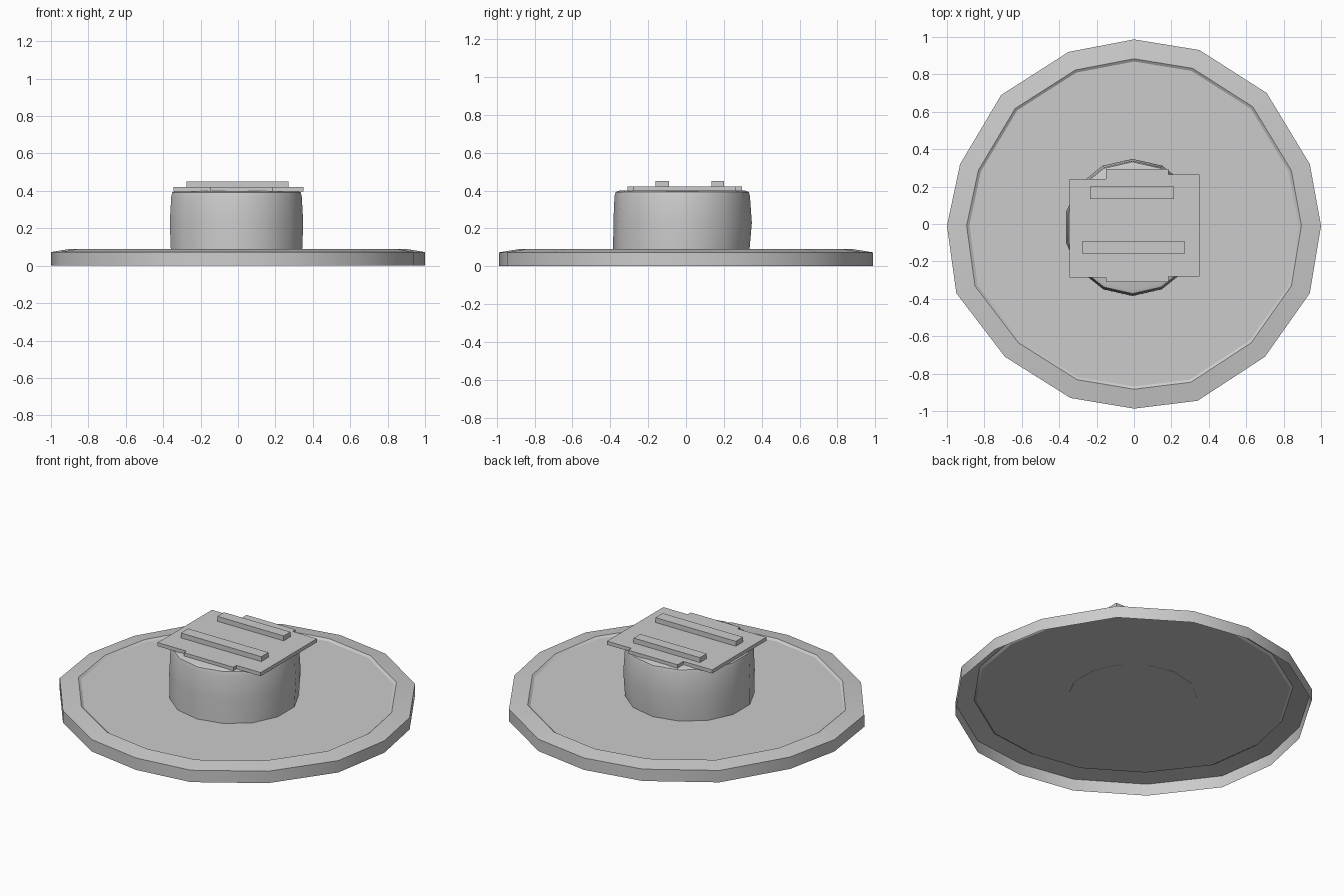
import bpy, bmesh
from math import sin, cos, pi, radians

if "Cube" in bpy.data.objects:
    bpy.data.objects.remove(bpy.data.objects["Cube"])


def finish(name, bm, smooth=False):
    me = bpy.data.meshes.new(name)
    bm.to_mesh(me)
    bm.free()
    ob = bpy.data.objects.new(name, me)
    bpy.context.collection.objects.link(ob)
    if smooth:
        bpy.ops.object.select_all(action='DESELECT')
        ob.select_set(True)
        bpy.context.view_layer.objects.active = ob
        bpy.ops.object.shade_smooth_by_angle(angle=radians(30))
    return ob


def loft(name, rings, cap_bottom, cap_top=True):
    """Skin counter-clockwise rings of points, listed from bottom to top."""
    bm = bmesh.new()
    loops = [[bm.verts.new(p) for p in ring] for ring in rings]
    for a, b in zip(loops, loops[1:]):
        n = len(a)
        for i in range(n):
            j = (i + 1) % n
            bm.faces.new((a[i], a[j], b[j], b[i]))
    if cap_bottom:
        bm.faces.new(loops[0][::-1])
    if cap_top:
        bm.faces.new(loops[-1])
    return finish(name, bm, True)


def prism(name, outline, z0, z1):
    bm = bmesh.new()
    face = bm.faces.new([bm.verts.new((x, y, z0)) for x, y in outline])
    res = bmesh.ops.extrude_face_region(bm, geom=[face])
    top = [v for v in res["geom"] if isinstance(v, bmesh.types.BMVert)]
    bmesh.ops.translate(bm, vec=(0, 0, z1 - z0), verts=top)
    bmesh.ops.recalc_face_normals(bm, faces=bm.faces)
    return finish(name, bm)


# Slightly irregular 16-sided base: open underneath, chamfered rim, shallow recess
outline = [(1, -.01), (.94, .32), (.71, .70), (.35, .93), (0, .987), (-.35, .92),
           (-.71, .69), (-.93, .32), (-1, -.01), (-.95, -.37), (-.69, -.71),
           (-.34, -.93), (0, -.987), (.34, -.945), (.70, -.71), (.94, -.37)]
base_profile = [(1, 0), (1, .073), (.895, .09), (.88, .08)]
loft("base_disc", [[(x * s, y * s, z) for x, y in outline] for s, z in base_profile], False)

# Bulging 14-sided hub: radius, centre y, height
hub_profile = [(.36, -.025, .079), (.366, -.018, .23), (.358, -.02, .37),
               (.352, -.02, .392), (.33, -.02, .40)]
loft("hub", [[(-.008 + r * sin(-2 * pi * i / 14), cy + r * cos(2 * pi * i / 14), z)
              for i in range(14)] for r, cy, z in hub_profile], True)

# Notched plate on top of the hub
prism("top_plate", [(-.345, -.285), (-.15, -.285), (-.15, -.31), (.185, -.31),
                    (.185, -.28), (.35, -.28), (.35, .265), (.185, .265),
                    (.185, .295), (-.15, .295), (-.15, .24), (-.345, .24)], .398, .42)

# Two raised bars
for name, x0, x1, y0, y1 in (("front_bar", -.275, .27, -.16, -.09),
                             ("back_bar", -.235, .215, .135, .20)):
    prism(name, [(x0, y0), (x1, y0), (x1, y1), (x0, y1)], .419, .45)
